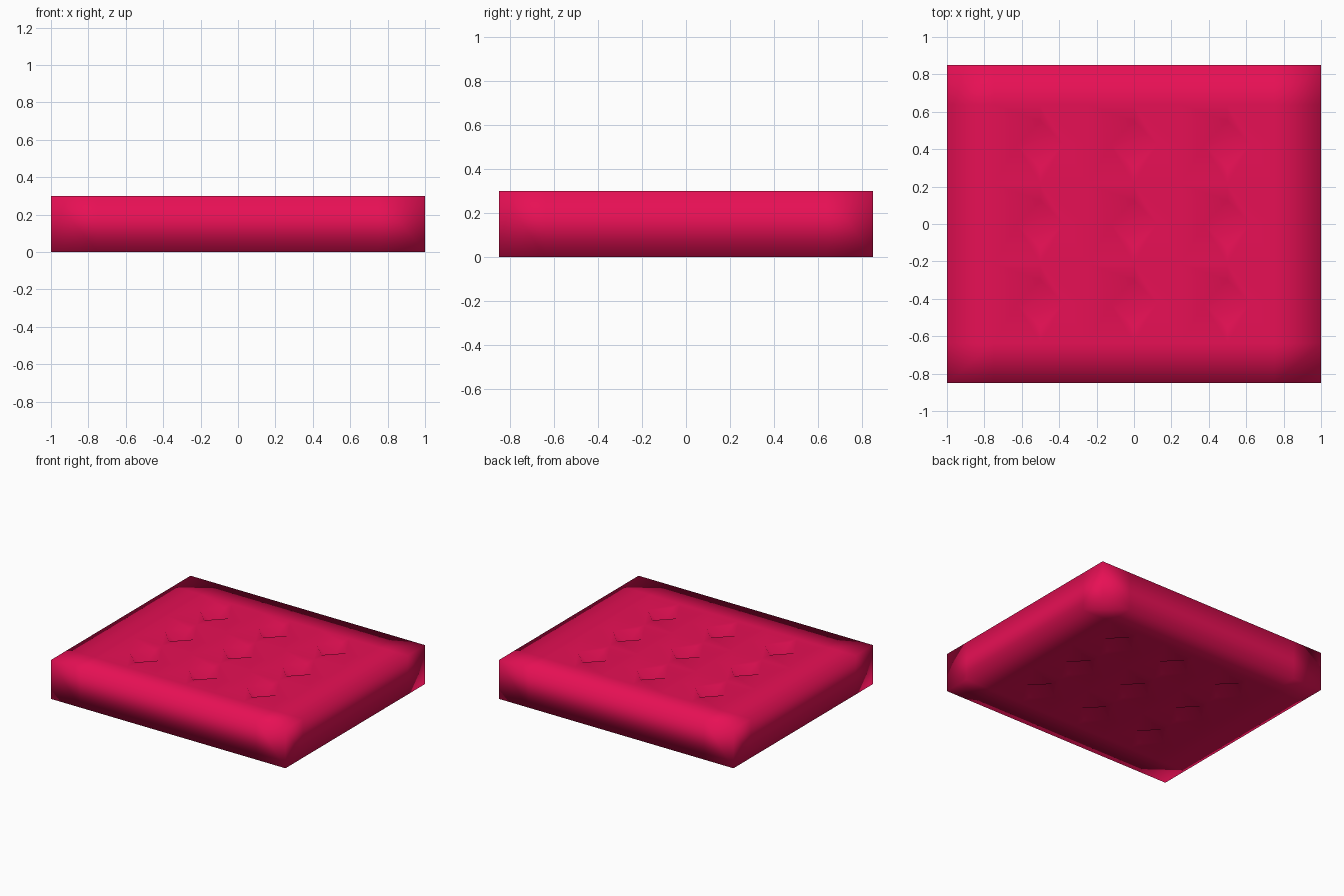
import bpy, bmesh
from mathutils import Vector

if "Cube" in bpy.data.objects:
    bpy.data.objects.remove(bpy.data.objects["Cube"])

W, D, H = 2.0, 1.7, 0.3
CELLS = 8
PIT_RADIUS, PIT_DEPTH = 0.125, 0.09

# cushion block
bm = bmesh.new()
bmesh.ops.create_cube(bm, size=1)
for v in bm.verts:
    v.co = Vector((v.co.x * W, v.co.y * D, (v.co.z + 0.5) * H))

# even grid of cells across the block
for axis, size in ((0, W), (1, D)):
    normal = Vector((0, 0, 0))
    normal[axis] = 1
    for i in range(1, CELLS):
        bmesh.ops.bisect_plane(bm, geom=bm.verts[:] + bm.edges[:] + bm.faces[:],
                               plane_co=normal * (size * (i / CELLS - 0.5)),
                               plane_no=normal)

# diamond openings for the tufts, three by three, above and below
pits = [Vector((i * W / 4, j * D / 4, z))
        for i in (-1, 0, 1) for j in (-1, 0, 1) for z in (0, H)]
tufts = [v for v in bm.verts if any((v.co - p).length < 1e-3 for p in pits)]
bmesh.ops.bevel(bm, geom=tufts, offset=PIT_RADIUS, offset_type='ABSOLUTE',
                segments=1, profile=0.5, affect='VERTICES')

# tuft centres pulled into the cushion
diamonds = [f for f in bm.faces
            if any((f.calc_center_median() - p).length < 1e-3 for p in pits)]
poked = bmesh.ops.poke(bm, faces=diamonds)
for v in poked['verts']:
    v.co.z += PIT_DEPTH if v.co.z < H / 2 else -PIT_DEPTH

bmesh.ops.recalc_face_normals(bm, faces=bm.faces[:])
for f in bm.faces:
    f.smooth = True

mesh = bpy.data.meshes.new("cushion")
bm.to_mesh(mesh)
bm.free()
cushion = bpy.data.objects.new("cushion", mesh)
bpy.context.collection.objects.link(cushion)

# crimson fabric
mat = bpy.data.materials.new("crimson_fabric")
mat.diffuse_color = (0.8, 0.005, 0.09, 1)
mat.use_nodes = True
mat.node_tree.nodes["Principled BSDF"].inputs["Base Color"].default_value = mat.diffuse_color
mesh.materials.append(mat)
